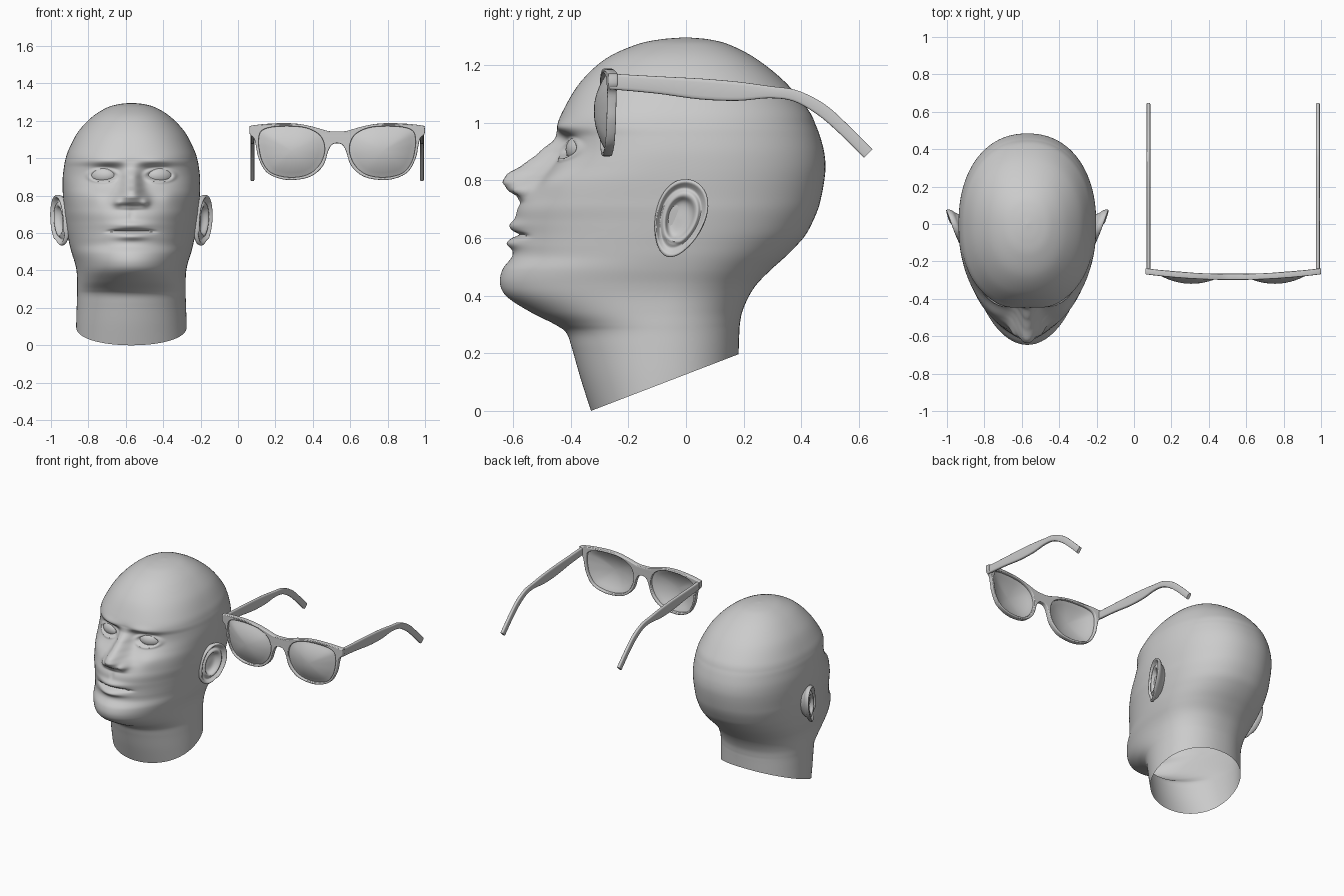
import bpy, bmesh
from math import sin, cos, pi, exp, radians
from mathutils import Vector, Matrix

if "Cube" in bpy.data.objects:
    bpy.data.objects.remove(bpy.data.objects["Cube"])

HX, GX = -0.57, 0.53          # centre lines of the head and of the glasses


def spline(pts, steps, closed=False):
    """Catmull-Rom through tuples of any length."""
    n, out = len(pts), []
    get = (lambda i: pts[i % n]) if closed else (lambda i: pts[max(0, min(n - 1, i))])
    for i in range(n if closed else n - 1):
        for k in range(steps):
            t = k / steps
            out.append(tuple(0.5 * (2 * b + (c - a) * t + (2 * a - 5 * b + 4 * c - d) * t * t
                                    + (3 * b - a - 3 * c + d) * t ** 3)
                             for a, b, c, d in zip(get(i - 1), get(i), get(i + 1), get(i + 2))))
    return out if closed else out + [tuple(pts[-1])]


def finish(name, me, angle=40):
    ob = bpy.data.objects.new(name, me)
    bpy.context.collection.objects.link(ob)
    bpy.ops.object.select_all(action='DESELECT')
    ob.select_set(True)
    bpy.context.view_layer.objects.active = ob
    bpy.ops.object.shade_smooth_by_angle(angle=radians(angle))
    return ob


def loft(name, rings, cap_start=False, cap_end=False, cut=None, angle=40):
    """Skin closed rings of equal length; optionally trim below a plane."""
    bm = bmesh.new()
    vs = [[bm.verts.new(p) for p in r] for r in rings]
    n = len(rings[0])
    for a, b in zip(vs, vs[1:]):
        for i in range(n):
            bm.faces.new((a[i], a[(i + 1) % n], b[(i + 1) % n], b[i]))
    if cap_start:
        bm.faces.new(vs[0])
    if cap_end:
        bm.faces.new(vs[-1])
    if cut:
        bmesh.ops.bisect_plane(bm, geom=bm.verts[:] + bm.edges[:] + bm.faces[:], dist=1e-6,
                               plane_co=cut[0], plane_no=cut[1], clear_inner=True)
    bmesh.ops.recalc_face_normals(bm, faces=bm.faces)
    me = bpy.data.meshes.new(name)
    bm.to_mesh(me)
    bm.free()
    return finish(name, me, angle)


def g(v, s, p=2):
    return exp(-abs(v / s) ** p)


def smooth(a, b, v):
    t = max(0, min(1, (v - a) / (b - a)))
    return t * t * (3 - 2 * t)


def lookup(table, z):
    if z <= table[0][0] or z >= table[-1][0]:
        return 0, 0.04
    for a, b in zip(table, table[1:]):
        if z <= b[0]:
            t = smooth(0, 1, (z - a[0]) / (b[0] - a[0])) * .4 + .6 * (z - a[0]) / (b[0] - a[0])
            return a[1] + (b[1] - a[1]) * t, a[2] + (b[2] - a[2]) * t


# ---- head: rows of z, front y, back y, half width
ROWS = [(-.03, -.32, .18, .295), (.11, -.365, .18, .295), (.215, -.395, .183, .292),
        (.27, -.415, .185, .29), (.30, -.455, .187, .29), (.343, -.54, .195, .29),
        (.395, -.62, .217, .293), (.44, -.645, .246, .302), (.49, -.637, .295, .318),
        (.535, -.604, .345, .33), (.575, -.598, .385, .338), (.612, -.594, .416, .345),
        (.657, -.593, .44, .352), (.70, -.586, .458, .358), (.74, -.562, .469, .361),
        (.80, -.515, .48, .366), (.85, -.467, .484, .368), (.90, -.436, .479, .367),
        (.95, -.432, .466, .361), (.99, -.445, .451, .354), (1.045, -.425, .424, .336),
        (1.14, -.367, .345, .286), (1.221, -.28, .245, .21), (1.27, -.175, .152, .132),
        (1.289, -.09, .08, .068), (1.296, -.004, .004, .004)]
# nose rows: z, projection, half width
NOSE = [(.72, 0, .08), (.742, .024, .088), (.768, .08, .083), (.796, .119, .07), (.823, .127, .058),
        (.855, .102, .052), (.90, .071, .046), (.948, .022, .045), (.985, 0, .05)]


def features(x, z):
    """Forward offset of the face: nose, brow, eyes, lips."""
    x = abs(x)
    h, s = lookup(NOSE, z)
    d = h * g(x, s, 2.4)
    d += .022 * g(x - .075, .022) * g(z - .765, .024)                  # nostril wings
    d += .010 * g(x - .13, .08) * g(z - .985, .022)                    # brow
    d -= .022 * g(x - .13, .07) * g(z - .94, .022)                     # upper socket
    d -= .014 * g(x - .08, .03) * g(z - .905, .03)                     # inner socket
    e = (((x - .15) / .066) ** 2 + ((z - .907) / .029) ** 2) ** .5
    d += .009 * g(e - 1.2, .22) - .014 * (1 - smooth(.75, 1.05, e))    # lids and eye slit
    d += .012 * g(x - .20, .06) * g(z - .80, .05)                      # cheekbone
    d += .019 * g(x, .095) * g(z - .642, .02)                          # upper lip
    d += .025 * g(x, .085) * g(z - .582, .019)                         # lower lip
    d -= .020 * g(x, .125, 6) * g(z - .612 + .3 * x * x, .008)         # mouth line
    d -= .006 * g(x, .014) * g(z - .695, .025)                         # groove under nose
    return d


COLS = 176
rings = []
for z, f, b, w in spline(ROWS, 8):
    c = -.08 * (1 - smooth(.3, .7, z))
    nf = 2 + .4 * smooth(.65, .9, z) - .25 * smooth(1.0, 1.2, z)
    ring = []
    for i in range(COLS):
        s = 2 * i / COLS - 1
        t = pi * (.55 * s + .45 * s ** 3)                              # denser at the face
        n = nf if cos(t) > 0 else 2.2
        x = w * abs(sin(t)) ** (2 / n) * (1 if t > 0 else -1)
        k = abs(cos(t)) ** (2 / n)
        y = c + (f - c) * k - features(x, z) * smooth(0, .3, cos(t)) if cos(t) > 0 else c + (b - c) * k
        ring.append((HX + x, y, z))
    rings.append(ring)
loft("head", rings, cap_end=True, cut=((0, -.33, 0), (0, -.197, .513)), angle=60)

# ---- eyes and ears
EAR = [(.02, -.012), (.3, -.012), (.45, -.004), (.56, .016), (.66, .018), (.76, .006), (.85, .016),
       (.92, .026), (.98, .024), (1, .012), (.96, -.004), (.82, -.02), (.66, -.06)]   # scale, lift
for side, label in ((-1, "left"), (1, "right")):
    bm = bmesh.new()
    m = (Matrix.Translation((HX + side * .15, -.364, .907)) @ Matrix.Rotation(side * radians(20), 4, 'Z')
         @ Matrix.Diagonal((.076, .05, .05, 1)))
    bmesh.ops.create_uvsphere(bm, u_segments=32, v_segments=20, radius=1, matrix=m)
    me = bpy.data.meshes.new("eye")
    bm.to_mesh(me)
    bm.free()
    finish("eye_" + label, me)

    rings = []
    for r, lift in spline(EAR, 3):
        ring = []
        for i in range(48):
            a = 2 * pi * i / 48
            u, v = r * cos(a), r * sin(a)
            p, q = u * .086 * (1 + .18 * v), v * .14                   # narrower lobe
            y, z = -.022 + p * .947 + q * .32, .668 - p * .32 + q * .947
            x = .372 + .034 * u + .016 * v + lift * (1 if v > -.6 else .7)
            ring.append((HX + side * x, y, z))
        rings.append(ring)
    loft("ear_" + label, rings, cap_start=True, angle=70)

# ---- glasses front: flat outline with two lens holes, then curved
OUT = [(0, 1.143), (.05, 1.146), (.12, 1.166), (.2, 1.183), (.28, 1.188), (.38, 1.184), (.46, 1.174),
       (.468, 1.165), (.467, 1.13), (.444, 1.105), (.433, 1.06), (.42, 1.0), (.38, .928), (.31, .892),
       (.23, .884), (.14, .903), (.075, .96), (.047, 1.04), (.027, 1.072), (0, 1.08)]
HOLE = [(.09, 1.12), (.16, 1.16), (.25, 1.171), (.35, 1.166), (.405, 1.145), (.419, 1.10), (.416, 1.05),
        (.40, .985), (.36, .928), (.29, .902), (.21, .9), (.14, .922), (.088, .975), (.066, 1.05)]


def bend(x):
    return -.283 + .03 * (x / .468) ** 2


hole = spline(HOLE, 5, True)
outline = spline(OUT + [(-x, z) for x, z in OUT[-2:0:-1]], 4, True)
cu = bpy.data.curves.new("outline", 'CURVE')
cu.dimensions, cu.fill_mode = '2D', 'BOTH'
cu.extrude, cu.bevel_depth, cu.bevel_resolution, cu.offset = .011, .005, 2, -.005
for pts in (outline, hole, [(-x, z) for x, z in hole]):
    sp = cu.splines.new('POLY')
    sp.points.add(len(pts) - 1)
    for p, (x, z) in zip(sp.points, pts):
        p.co = (x, z, 0, 1)
    sp.use_cyclic_u = True
tmp = bpy.data.objects.new("outline", cu)
bpy.context.collection.objects.link(tmp)
me = bpy.data.meshes.new_from_object(tmp.evaluated_get(bpy.context.evaluated_depsgraph_get()))
bpy.data.objects.remove(tmp)
for v in me.vertices:
    x, z, d = v.co
    v.co = (GX + x, bend(x) - d, z)
finish("glasses_frame", me, 50)

# ---- lenses and temples; temple rows: y, z, half height
ARM = [(-.262, 1.143, .027), (-.1, 1.131, .03), (.05, 1.117, .036), (.18, 1.109, .033), (.29, 1.106, .021),
       (.38, 1.093, .02), (.47, 1.045, .022), (.55, .975, .021), (.632, .893, .021)]
for side, label in ((-1, "left"), (1, "right")):
    rings = []
    for k in range(11):
        r = 1.02 * (1 - k / 10) + .01
        rings.append([(GX + side * (.245 + (x - .245) * r), bend(.245 + (x - .245) * r) - .044 * max(0, 1 - r * r),
                       1.04 + (z - 1.04) * r) for x, z in hole])
    loft("lens_" + label, rings, cap_end=True)

    path = spline(ARM, 5)
    rings = []
    for i, (y, z, h) in enumerate(path):
        a, b = path[max(0, i - 1)], path[min(len(path) - 1, i + 1)]
        t = Vector((0, b[0] - a[0], b[1] - a[1])).normalized()
        up = Vector((0, -t.z, t.y))
        ring = []
        for j in range(16):
            q = 2 * pi * j / 16
            sx, sz = [abs(f) ** .5 * (1 if f > 0 else -1) for f in (cos(q), sin(q))]
            ring.append(Vector((GX + side * .453 + .0105 * sx, y, z)) + up * h * sz)
        rings.append(ring)
    loft("temple_" + label, rings, True, True, angle=50)
